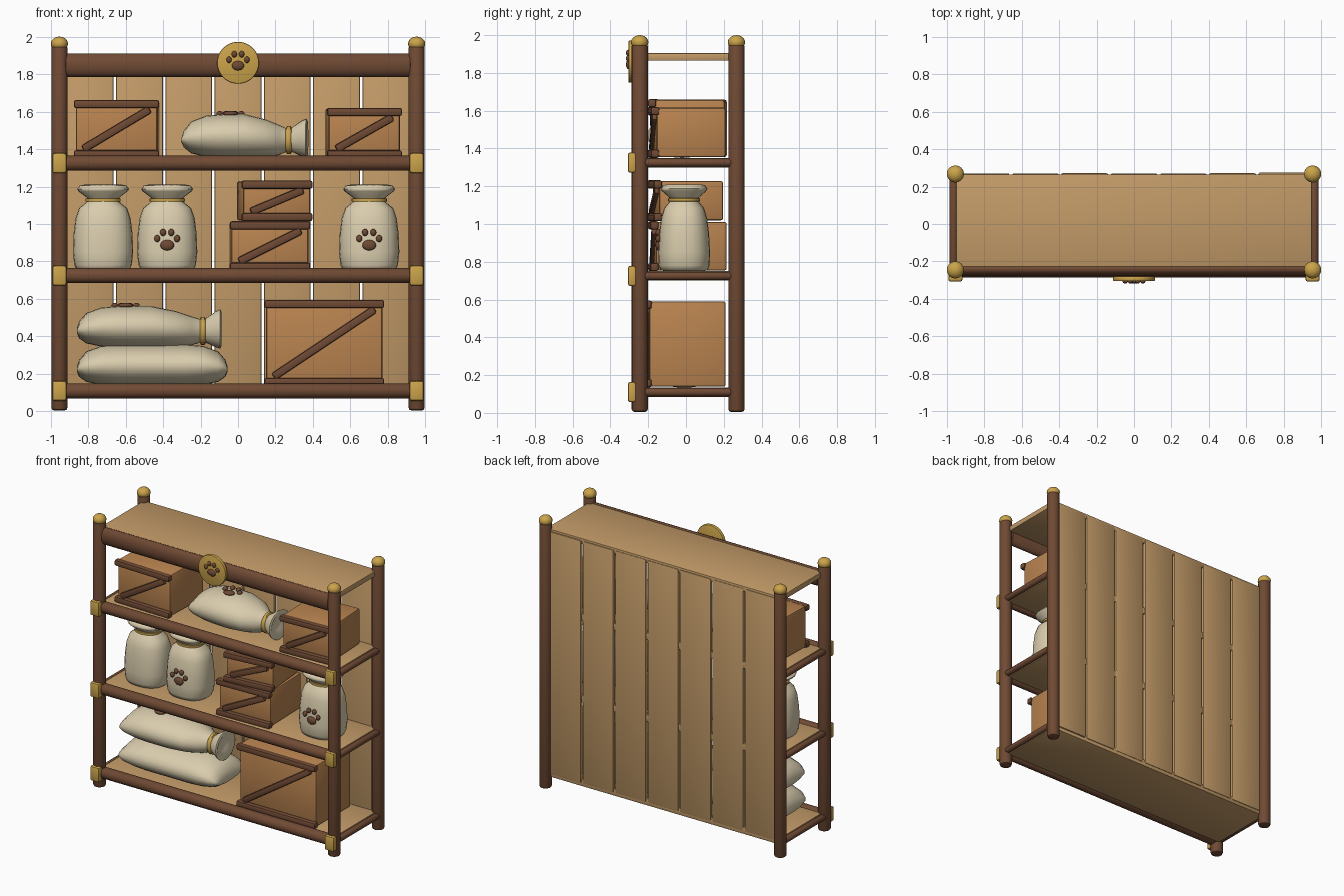
import bpy, bmesh, math, random
from mathutils import Vector, Matrix

if "Cube" in bpy.data.objects:
    bpy.data.objects.remove(bpy.data.objects["Cube"])

random.seed(4)


def mat(name, rgb):
    m = bpy.data.materials.new(name)
    m.diffuse_color = (*rgb, 1)
    m.use_nodes = True
    m.node_tree.nodes["Principled BSDF"].inputs["Base Color"].default_value = m.diffuse_color
    return m


BROWN = mat("dark_wood", (0.16, 0.068, 0.034))
TAN = mat("light_wood", (0.55, 0.33, 0.14))
CRATE = mat("crate_wood", (0.49, 0.23, 0.08))
CREAM = mat("cloth", (0.70, 0.61, 0.42))
GOLD = mat("brass", (0.60, 0.37, 0.07))


def finish(name, bm, m, matrix=Matrix(), angle=40):
    bmesh.ops.recalc_face_normals(bm, faces=bm.faces)
    me = bpy.data.meshes.new(name)
    bm.to_mesh(me)
    bm.free()
    me.materials.append(m)
    ob = bpy.data.objects.new(name, me)
    ob.matrix_world = matrix
    bpy.context.collection.objects.link(ob)
    bpy.context.view_layer.objects.active = ob
    bpy.ops.object.select_all(action='DESELECT')
    ob.select_set(True)
    bpy.ops.object.shade_smooth_by_angle(angle=math.radians(angle))
    return ob


def box(name, c, s, m, bevel=0.008, matrix=Matrix()):
    bm = bmesh.new()
    bmesh.ops.create_cube(bm, size=1, matrix=Matrix.Translation(c) @ Matrix.Diagonal((*s, 1)))
    bmesh.ops.bevel(bm, geom=bm.edges[:], offset=bevel, segments=2, profile=0.5, affect='EDGES')
    return finish(name, bm, m, matrix)


def rod(name, a, b, r, m, bevel=0.012, r2=None, matrix=Matrix(), seg=16):
    """Round bar from a to b; r2 gives an elliptical section."""
    a, b = Vector(a), Vector(b)
    bm = bmesh.new()
    bmesh.ops.create_cone(bm, cap_ends=True, segments=seg, radius1=r, radius2=r, depth=(b - a).length)
    caps = [e for e in bm.edges if any(len(f.verts) > 4 for f in e.link_faces)]
    bmesh.ops.bevel(bm, geom=caps, offset=bevel, segments=2, profile=0.5, affect='EDGES')
    q = (b - a).to_track_quat('Z', 'Y').to_matrix().to_4x4()
    bm.transform(Matrix.Translation((a + b) / 2) @ q)
    if r2:
        mid = Matrix.Translation((a + b) / 2)
        bm.transform(mid @ Matrix.Diagonal((1, r2 / r, 1, 1)) @ mid.inverted())
    return finish(name, bm, m, matrix)


def ball(name, c, s, m, matrix=Matrix()):
    bm = bmesh.new()
    bmesh.ops.create_uvsphere(bm, u_segments=16, v_segments=10, radius=1,
                              matrix=Matrix.Translation(c) @ Matrix.Diagonal((*s, 1)))
    return finish(name, bm, m, matrix, 80)


def loft(name, rings, m, matrix=Matrix(), n=2.0, seg=24):
    """Rings (t, ru, rv, v offset) stacked along local z, superellipse section."""
    bm = bmesh.new()
    loops = []
    for t, ru, rv, off in rings:
        row = []
        for i in range(seg):
            a = 2 * math.pi * i / seg
            c, s = math.cos(a), math.sin(a)
            row.append(bm.verts.new((math.copysign(abs(c) ** (2 / n), c) * ru,
                                     math.copysign(abs(s) ** (2 / n), s) * rv + off, t)))
        loops.append(row)
    for p, q in zip(loops, loops[1:]):
        for i in range(seg):
            j = (i + 1) % seg
            bm.faces.new((p[i], p[j], q[j], q[i]))
    bm.faces.new(loops[0])
    bm.faces.new(loops[-1])
    return finish(name, bm, m, matrix, 60)


def paw(name, matrix, k=1.0):
    """Pad and four toes in the local xz plane, facing -y."""
    pads = [(0, 0, .037, .028), (-.053, .035, .016, .019), (.053, .035, .016, .019),
            (-.022, .068, .016, .019), (.022, .068, .016, .019)]
    for i, (x, z, rx, rz) in enumerate(pads):
        ball(f"{name}_pad_{i}", (x * k, 0, z * k), (rx * k, .014, rz * k), BROWN, matrix)


# --- Frame: posts, caps, brackets, side rails
FY, BY = -0.245, 0.267
for sx, side in ((-1, "left"), (1, "right")):
    for y, end in ((FY, "front"), (BY, "back")):
        rod(f"{end}_{side}_post", (sx * .953, y, .005), (sx * .953, y, 1.955), .043, BROWN, .015)
        ball(f"{end}_{side}_cap", (sx * .953, y, 1.962), (.046, .046, .038), GOLD)
    for i, z in enumerate((.11, .725, 1.325)):
        box(f"{side}_bracket_{i}", (sx * .953, -.285, z), (.075, .045, .107), GOLD, .012)
        rod(f"{side}_rail_{i}", (sx * .963, FY, z), (sx * .963, BY, z), .022, BROWN, .004)

# --- Shelves, front beams, top panel
for i, z in enumerate((.11, .725, 1.325)):
    box(f"shelf_{i}", (0, .01, z), (1.9, .51, .05), TAN, .006)
    rod(f"shelf_beam_{i}", (-.94, FY, z), (.94, FY, z), .04, BROWN)
box("top_panel", (0, .015, 1.885), (1.9, .5, .04), TAN, .006)
rod("top_beam", (-.92, -.24, 1.848), (.92, -.24, 1.848), .0625, BROWN, .01, r2=.036)

# --- Back planks
for i in range(7):
    box(f"back_plank_{i}", ((i - 3) * .263, .258 + random.uniform(-.003, .003), 1.0),
        (.25, .028, 1.78), TAN, .009,)

# --- Medallion
rod("medallion", (0, -.279, 1.86), (0, -.305, 1.86), .112, GOLD, .007, seg=32)
paw("medallion_paw", Matrix.Translation((0, -.304, 1.845)), .9)


# --- Crates
def crate(name, x0, x1, z0, z1, yf, yb, rot):
    w, h, d = x1 - x0, z1 - z0, yb - yf
    M = Matrix.Translation(((x0 + x1) / 2, (yf + yb) / 2, z0)) @ Matrix.Rotation(rot, 4, 'Z')
    f = -d / 2
    box(f"{name}_box", (0, 0, h / 2), (w - .02, d, h - .008), CRATE, .012, M)
    for z, tag in ((.022, "bottom"), (h - .022, "top")):
        box(f"{name}_{tag}_rail", (0, f - .008, z), (w, .045, .044), BROWN, .012, M)
    a = Vector((-w / 2 + .05, f - .006, .05))
    b = Vector((w / 2 - .05, f - .006, h - .05))
    v = b - a
    R = Matrix.Translation((a + b) / 2) @ Matrix.Rotation(-math.atan2(v.z, v.x), 4, 'Y')
    box(f"{name}_brace", (0, 0, 0), (v.length, .034, .042), BROWN, .01, M @ R)


crate("crate_top_left", -.87, -.415, 1.35, 1.662, -.165, .21, -.03)
crate("crate_top_right", .465, .865, 1.35, 1.62, -.165, .20, .05)
crate("crate_middle_lower", -.05, .38, .75, 1.015, -.165, .21, .03)
crate("crate_middle_upper", 0, .38, 1.015, 1.232, -.16, .18, .1)
crate("crate_bottom", .14, .78, .135, .595, -.195, .21, 0)

# --- Standing sacks
UPRIGHT = [(0, .11, .1, 0), (.005, .14, .125, 0), (.03, .153, .135, 0), (.1, .161, .138, 0),
           (.2, .157, .132, 0), (.28, .147, .122, 0), (.335, .128, .105, 0), (.365, .09, .08, 0),
           (.378, .08, .072, 0), (.392, .088, .08, 0), (.425, .132, .118, 0), (.437, .138, .123, 0),
           (.455, .125, .112, 0), (.46, .1, .09, 0), (.44, .06, .055, 0)]
for i, (x, marked) in enumerate(((-.72, 0), (-.378, 1), (.70, 1))):
    M = Matrix.Translation((x, -.01, .75))
    loft(f"standing_sack_{i}", UPRIGHT, CREAM, M, 2.4)
    loft(f"standing_sack_tie_{i}", [(.368, .085, .075, 0), (.371, .094, .085, 0),
                                    (.385, .094, .085, 0), (.388, .085, .075, 0)], GOLD, M, 2.2)
    if marked:
        paw(f"standing_sack_paw_{i}", Matrix.Translation((x, -.147, .887)))

# --- Lying sacks: local z runs along world x, local y is up
LIE = Matrix(((0, 0, 1, 0), (1, 0, 0, 0), (0, 1, 0, 0), (0, 0, 0, 1)))


def pillow(name, x0, z, length, ry, rz, tied, rot=0):
    M = Matrix.Translation((x0, -.01, z)) @ Matrix.Rotation(rot, 4, 'Z') @ LIE
    L = length
    rings = [(0, ry * .72, .012, -.02), (.012, ry * .82, .045, -.015), (.05, ry * .93, rz * .72, -.006),
             (.13, ry, rz * .93, 0), (.22, ry, rz, 0)]
    if tied:
        rings += [(L * .6, ry, rz, 0), (L * .8, ry * .86, rz * .85, -.01), (L * .93, ry * .55, rz * .68, -.02),
                  (L, .06, .062, -.02), (L + .015, .055, .058, -.02), (L + .03, .064, .066, -.018),
                  (L + .08, .1, .095, -.012), (L + .105, .115, .105, -.01), (L + .112, .1, .09, -.01),
                  (L + .085, .05, .045, -.01)]
        loft(f"{name}_tie", [(L - .004, .06, .064, -.02), (L + .002, .07, .075, -.02),
                             (L + .022, .07, .075, -.02), (L + .028, .06, .064, -.02)], GOLD, M)
        paw(f"{name}_paw", Matrix.Translation((x0 + .26, -.045, z + rz + .003))
            @ Matrix.Rotation(math.radians(-90), 4, 'X'), 1.1)
    else:
        rings += [(L - t, a, b, c) for t, a, b, c in reversed(rings)]
    loft(name, rings, CREAM, M, 2.0)


pillow("lower_lying_sack", -.86, .245, .805, .205, .112, False)
pillow("upper_lying_sack", -.86, .45, .66, .19, .112, True)
pillow("top_lying_sack", -.30, 1.468, .56, .18, .118, True, -.04)
